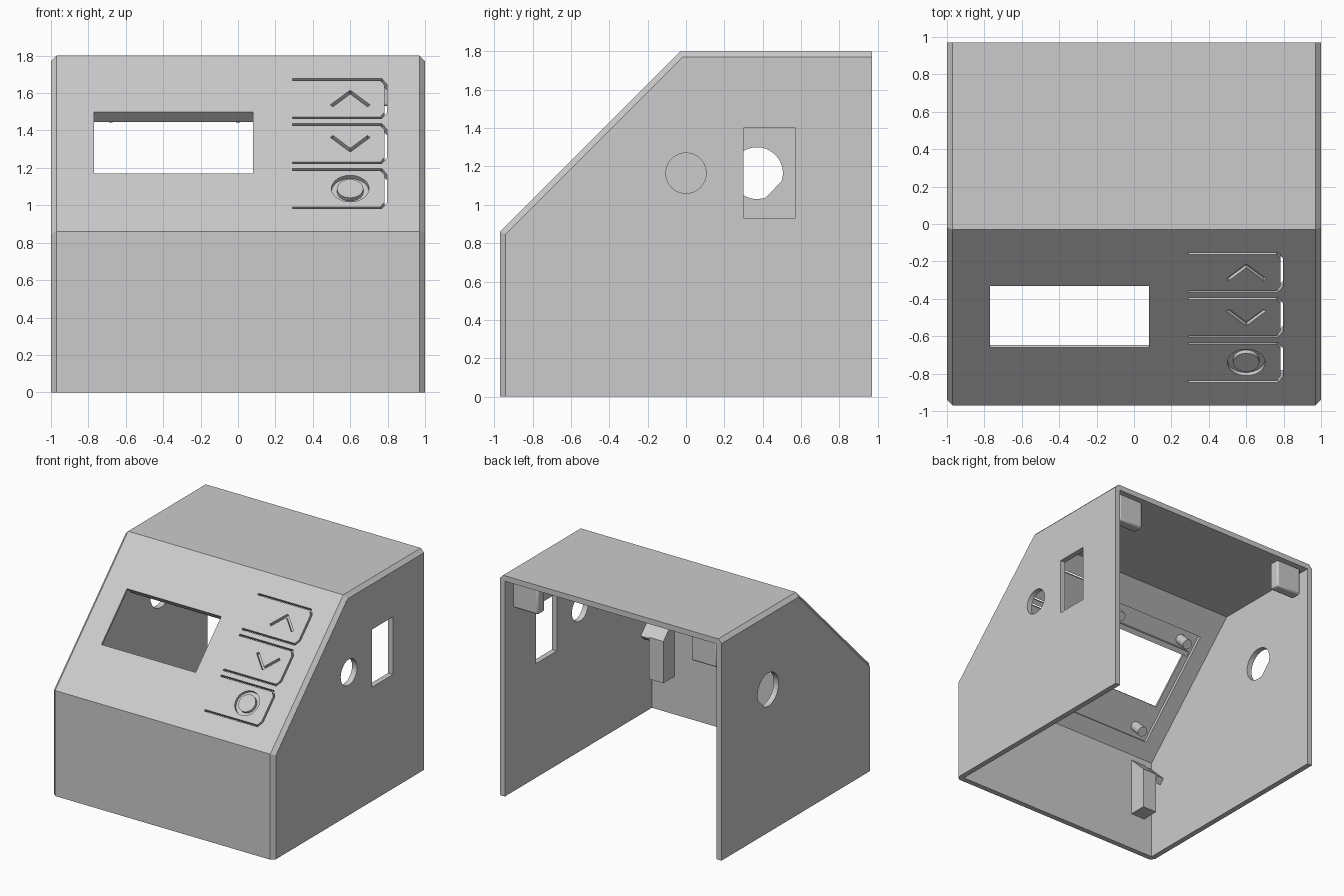
import bpy, bmesh, math
from mathutils import Matrix, Vector

if "Cube" in bpy.data.objects:
    bpy.data.objects.remove(bpy.data.objects["Cube"], do_unlink=True)

grey = bpy.data.materials.new("light grey plastic")
grey.use_nodes = True
colour = (0.6, 0.6, 0.6, 1)
grey.diffuse_color = colour
grey.node_tree.nodes["Principled BSDF"].inputs["Base Color"].default_value = colour

WALL = 0.045
R = math.sqrt(0.5)
# panel frame: u across, v up the slope, n outward
PANEL = Matrix(((1, 0, 0, 0), (0, R, -R, -0.5), (0, R, R, 1.33), (0, 0, 0, 1)))


def finish(name, bm):
    bmesh.ops.recalc_face_normals(bm, faces=bm.faces)
    mesh = bpy.data.meshes.new(name)
    bm.to_mesh(mesh)
    bm.free()
    mesh.materials.append(grey)
    ob = bpy.data.objects.new(name, mesh)
    bpy.context.collection.objects.link(ob)
    return ob


def prism(name, profile, x0, x1, chamfer=0):
    """Extrude a (y, z) profile along x; chamfer the first edges if asked."""
    bm = bmesh.new()
    ends = [[bm.verts.new((x, y, z)) for y, z in profile] for x in (x0, x1)]
    for ring in ends:
        bm.faces.new(ring)
    n = len(profile)
    for i in range(n):
        j = (i + 1) % n
        bm.faces.new((ends[0][i], ends[0][j], ends[1][j], ends[1][i]))
    if chamfer:
        bmesh.ops.recalc_face_normals(bm, faces=bm.faces)
        edges = [bm.edges.get((ring[i], ring[i + 1])) for ring in ends for i in range(3)]
        bmesh.ops.bevel(bm, geom=edges, offset=chamfer, segments=1, affect='EDGES')
    return finish(name, bm)


def block(name, centre, size, frame=Matrix(), turn=0):
    bm = bmesh.new()
    place = frame @ Matrix.Translation(centre) @ Matrix.Rotation(turn, 4, 'Z')
    bmesh.ops.create_cube(bm, size=1, matrix=place @ Matrix.Diagonal((*size, 1)))
    return finish(name, bm)


def cylinder(name, centre, radius, depth, frame=Matrix()):
    bm = bmesh.new()
    bmesh.ops.create_cone(bm, cap_ends=True, segments=48, radius1=radius, radius2=radius,
                          depth=depth, matrix=frame @ Matrix.Translation(centre))
    return finish(name, bm)


def cut(target, tool):
    bpy.context.view_layer.objects.active = target
    mod = target.modifiers.new("cut", 'BOOLEAN')
    mod.operation, mod.solver, mod.object = 'DIFFERENCE', 'EXACT', tool
    bpy.ops.object.modifier_apply(modifier=mod.name)
    bpy.data.objects.remove(tool, do_unlink=True)


def groove(target, points, width, depth):
    """Cut a polyline of (u, v) points into the panel."""
    for a, b in zip(points, points[1:]):
        a, b = Vector(a), Vector(b)
        d, m = b - a, (a + b) / 2
        cut(target, block("groove", (m.x, m.y, 0), (d.length + width * 0.6, width, depth * 2),
                          PANEL, math.atan2(d.y, d.x)))


# shell: chamfered outside, hollow, open at back and bottom
shell = prism("enclosure_shell", [(-.97, 0), (-.97, .86), (-.03, 1.8), (.97, 1.8), (.97, 0)],
              -1, 1, 0.03)
k = WALL * math.tan(math.pi / 8)
cut(shell, prism("hollow", [(-.97 + WALL, -.1), (-.97 + WALL, .86 - k), (-.03 + k, 1.8 - WALL),
                            (1.2, 1.8 - WALL), (1.2, -.1)], -1 + WALL, 1 - WALL))

# side wall openings
cut(shell, block("socket_opening", (1, .435, 1.165), (.3, .27, .47)))
side = Matrix.Rotation(math.pi / 2, 4, 'Y')
cut(shell, cylinder("cable_hole", (-1.165, 0, 1), .105, .3, side))
arc = [math.radians(a) for a in range(-18, 291, 7)]
cut(shell, prism("keyed_hole", [(.37 + .135 * math.cos(a), 1.165 + .135 * math.sin(a))
                                for a in arc], -1.1, -.9))

# display window with a recess behind it
cut(shell, block("recess", (-.345, -.045, -.117), (.95, .93, .2), PANEL))
cut(shell, block("window", (-.345, .007, 0), (.85, .466, .3), PANEL))
block("display_ledge", (-.345, .26, -.046), (.85, .04, .062), PANEL)
for u in (-.68, 0):
    for v in (.34, -.43):
        cylinder("display_pin", (u, v, -.078), .04, .124, PANEL)

# flexing buttons, each outlined by a slit on three sides
for row in (.34, 0, -.34):
    h, c = .145, .04
    groove(shell, [(.295, row + h), (.765, row + h), (.79, row + h - c),
                   (.79, row - h + c), (.765, row - h), (.295, row - h)], .014, .1)

# engraved button symbols
for row, s in ((.34, 1), (0, -1)):
    groove(shell, [(.505, row - .05 * s), (.6, row + .05 * s), (.695, row - .05 * s)], .02, .025)
ring = cylinder("ring_groove", (.6, -.34, 0), .1, .05, PANEL)
cut(ring, cylinder("ring_core", (.6, -.34, 0), .07, .2, PANEL))
cut(shell, ring)

# mounting posts in front corners and tabs under the back of the roof
for s, word in ((1, "left"), (-1, "right")):
    prism(word + "_front_post", [(-.94, .31), (-.78, .31), (-.78, .65), (-.94, .81)],
          s * .75, s * .88)
    prism(word + "_post_bracket", [(-.94, .72), (-.82, .6), (-.78, .64), (-.94, .8)],
          s * .75, s * .96)
    tab = block(word + "_back_tab", (s * .805, .875, 1.65), (.23, .09, .24))
    bevel = tab.modifiers.new("round_corner", 'BEVEL')
    bevel.width, bevel.segments = .015, 2

# flat faces with smooth round holes and pins
for ob in bpy.context.scene.objects:
    if ob.type == 'MESH' and ob.data.materials and ob.data.materials[0] == grey:
        bpy.ops.object.select_all(action='DESELECT')
        ob.select_set(True)
        bpy.context.view_layer.objects.active = ob
        bpy.ops.object.shade_smooth_by_angle(angle=math.radians(25))
